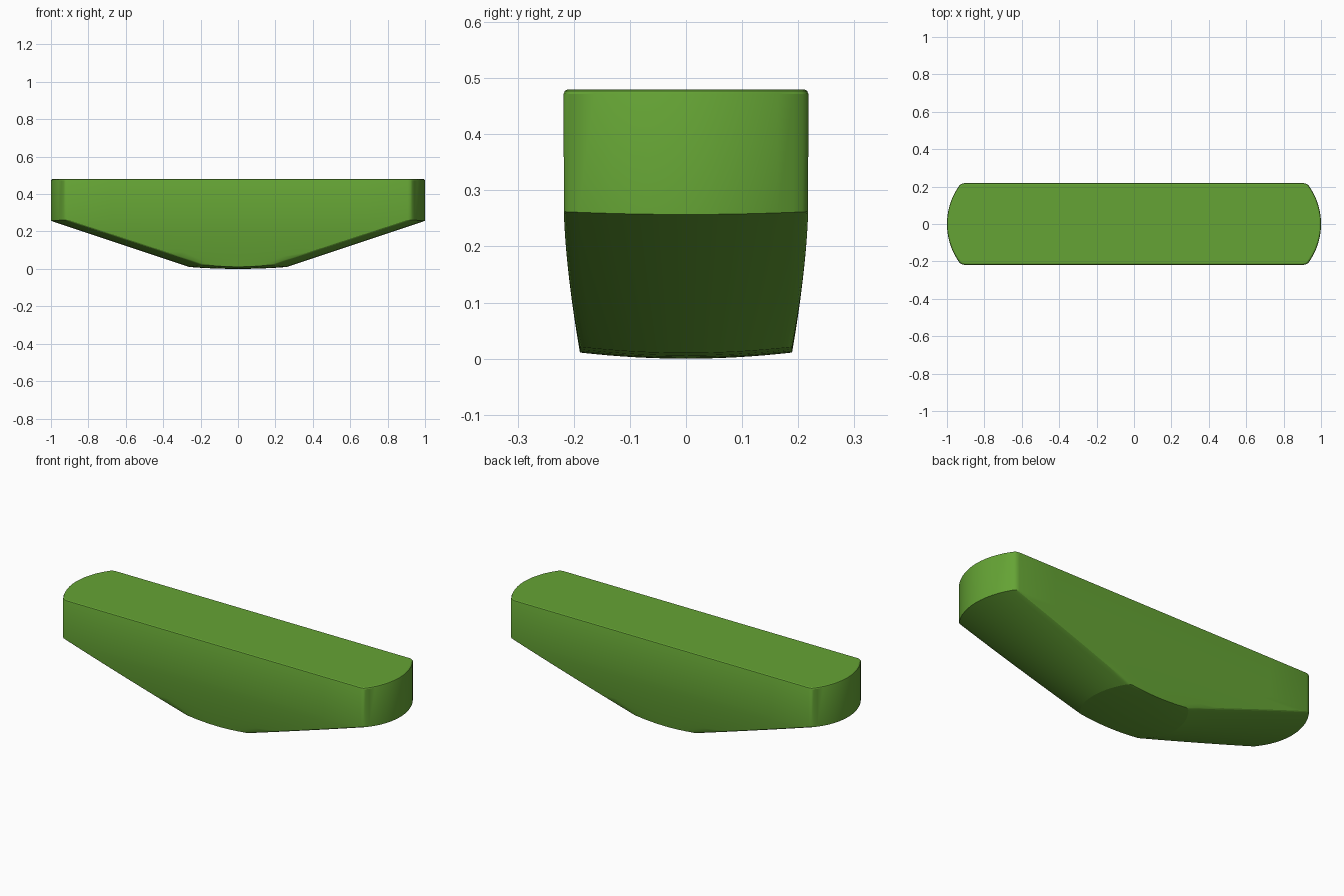
import bpy, bmesh, math

if "Cube" in bpy.data.objects:
    bpy.data.objects.remove(bpy.data.objects["Cube"])

# Bowed end outline: (fraction of half width, set-back from the tip)
HALF = [(0, 0), (.15, .0015), (.3, .006), (.45, .014), (.6, .025), (.75, .040),
        (.88, .057), (.95, .067), (.985, .077), (1, .092)]
SPAN = [(-t, d) for t, d in HALF[:0:-1]] + HALF
U = [-1, -.75, -.5, -.25, 0, .25, .5, .75, 1]
NU, NT = len(U), len(SPAN)

# Rim of the grid, counter-clockwise from above
RIM = ([(i, 0) for i in range(NU)] + [(NU - 1, j) for j in range(1, NT)]
       + [(i, NT - 1) for i in range(NU - 2, -1, -1)]
       + [(0, j) for j in range(NT - 2, 0, -1)])


def point(i, j, level):
    length, width, z, bow, crown = level
    u, (t, d) = U[i], SPAN[j]
    return (u * (length - d), t * width, z + bow * t * t - crown * (1 - u * u))


# Levels: half length, half width, height, bow across, crown along
def half_width(z):
    return .218 - .029 * max(0, 1 - z / .27) ** 1.6


levels = []
for k in range(11):
    s = k / 10
    z = .010 + .247 * s
    w = .189 + (half_width(z) - half_width(.01)) * (.029 / (.218 - half_width(.01)))
    levels.append((.26 + .74 * s, w, z, .011 - .006 * s, .010 * (1 - s)))
levels += [(1, .218, .472, 0, 0), (.998, .216, .477, 0, 0), (.993, .211, .480, 0, 0)]

bm = bmesh.new()


def cap(level, flip):
    grid = [[bm.verts.new(point(i, j, level)) for j in range(NT)] for i in range(NU)]
    for i in range(NU - 1):
        for j in range(NT - 1):
            q = [grid[i][j], grid[i + 1][j], grid[i + 1][j + 1], grid[i][j + 1]]
            bm.faces.new(q[::-1] if flip else q)
    return [grid[i][j] for i, j in RIM]


# Underside, sloped flanks, upright walls and top
bottom = cap(levels[0], True)
rings = [bottom]
for level in levels[1:-1]:
    rings.append([bm.verts.new(point(i, j, level)) for i, j in RIM])
rings.append(cap(levels[-1], False))
n = len(RIM)
for a, b in zip(rings, rings[1:]):
    for k in range(n):
        m = (k + 1) % n
        bm.faces.new((a[k], a[m], b[m], b[k]))

# Crisp creases around the underside and where the slope meets the upright wall
for ring in (rings[0], rings[-1]):
    for k in range(n):
        bm.edges.get((ring[k], ring[(k + 1) % n])).smooth = False

mesh = bpy.data.meshes.new("tapered_body")
bm.to_mesh(mesh)
bm.free()
body = bpy.data.objects.new("tapered_body", mesh)
bpy.context.collection.objects.link(body)

green = bpy.data.materials.new("green")
green.diffuse_color = (.13, .37, .035, 1)
green.use_nodes = True
green.node_tree.nodes["Principled BSDF"].inputs["Base Color"].default_value = green.diffuse_color
mesh.materials.append(green)

bpy.context.view_layer.objects.active = body
body.select_set(True)
bpy.ops.object.shade_smooth_by_angle(angle=math.radians(26))
